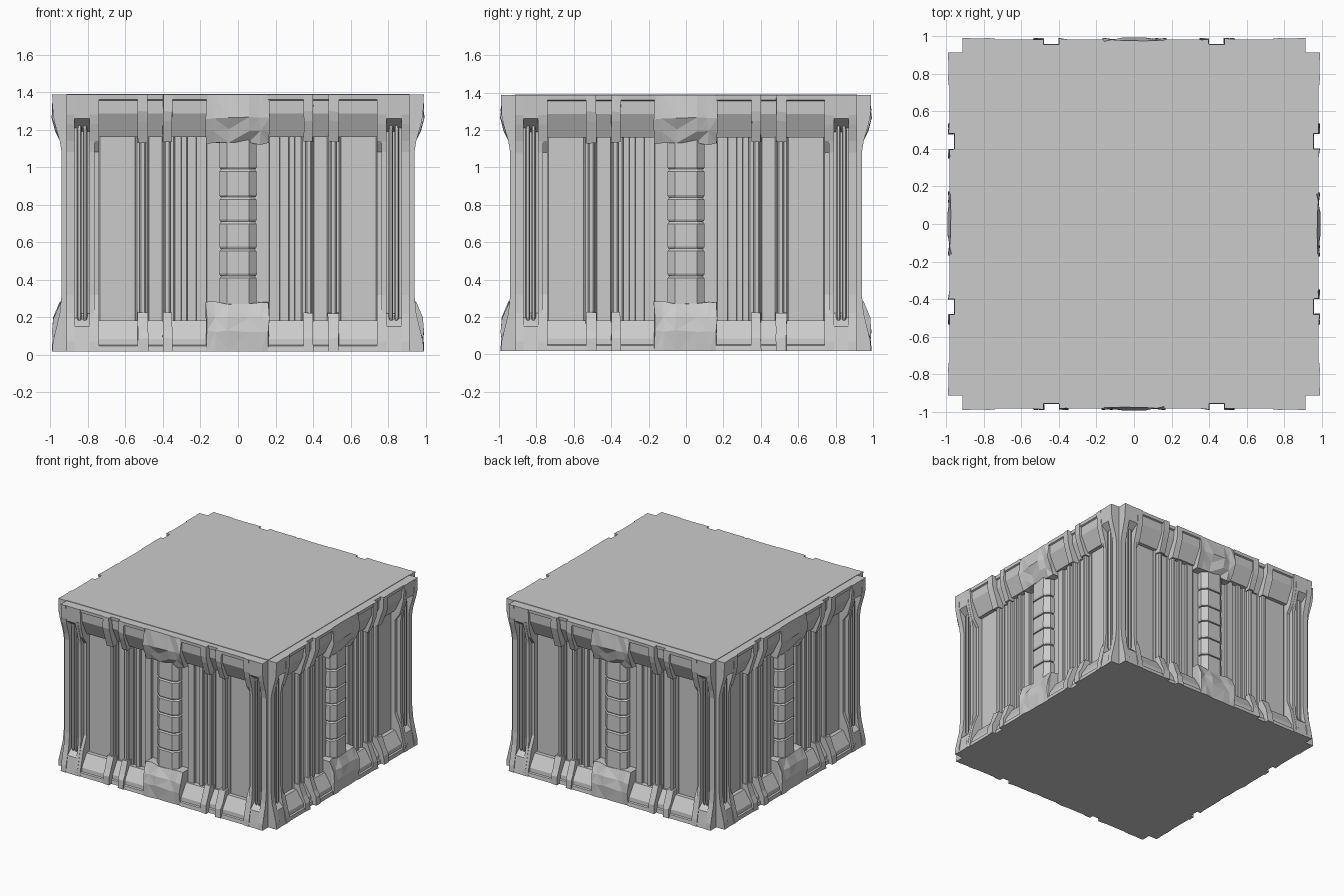
import bpy, bmesh, random
from math import pi, cos, sin

if "Cube" in bpy.data.objects:
    bpy.data.objects.remove(bpy.data.objects["Cube"])

rng = random.Random(4)
TOP, BOT = 1.386, 0.018


def loft(bm, rings):
    """Skin a list of equal-length point rings and cap both ends."""
    vs = [[bm.verts.new(p) for p in r] for r in rings]
    n = len(vs[0])
    for a, b in zip(vs, vs[1:]):
        for i in range(n):
            bm.faces.new((a[i], a[(i + 1) % n], b[(i + 1) % n], b[i]))
    bm.faces.new(vs[0])
    bm.faces.new(vs[-1][::-1])


def across(bm, profile, us, s=1, chip=0.0):
    """Run a (depth, z) profile sideways through the stations us, with worn edges."""
    def j(d):
        return rng.uniform(-chip, chip * 0.3) if d > 0.91 else 0.0
    loft(bm, [[(s * (u + j(d) * 0.6), -(d + j(d)), z + (j(d) if BOT < z < TOP else 0))
               for d, z in profile] for u in us])


def upright(bm, sections):
    """Stack (z, [(u, depth), ...]) sections into a vertical bar."""
    loft(bm, [[(u, -d, z) for u, d in sec] for z, sec in sections])


def bar(bm, u0, u1, d, z0, z1, s, bev=0.008):
    sec = [(s * u0, .84), (s * u0, d - bev), (s * (u0 + bev), d),
           (s * (u1 - bev), d), (s * u1, d - bev), (s * u1, .84)]
    upright(bm, [(z0, sec), (z1, sec)])


def slab(name, half, z0, z1):
    bm = bmesh.new()
    loft(bm, [[(x * half, y * half, z) for x, y in ((-1, -1), (1, -1), (1, 1), (-1, 1))]
              for z in (z0, z1)])
    finish(bm, name, 1)


def finish(bm, name, copies=4):
    """Make the mesh and place it on each of the four walls."""
    bmesh.ops.recalc_face_normals(bm, faces=bm.faces)
    me = bpy.data.meshes.new(name)
    bm.to_mesh(me)
    bm.free()
    for k, side in zip(range(copies), ("front", "right", "back", "left")):
        ob = bpy.data.objects.new(f"{side}_{name}" if copies > 1 else name, me)
        ob.rotation_euler.z = k * pi / 2
        bpy.context.collection.objects.link(ob)


def wall_part(name, build):
    bm = bmesh.new()
    for s in (1, -1):
        build(bm, s)
    finish(bm, name)


# Core, lid and floor
slab("core", .865, .03, 1.375)
slab("lid", .915, 1.36, 1.39)
slab("floor", .915, BOT, .04)

POST = [(.84, BOT), (.99, BOT), (.986, .07), (.95, .22), (.94, .32), (.94, 1.08),
        (.95, 1.14), (.976, 1.23), (.986, 1.28), (.99, TOP), (.84, TOP)]


# Corner posts: two full strips, a stepped flank and slot ends
def posts(bm, s):
    across(bm, POST, (.87, .915), s)
    across(bm, POST, (.765, .79), s)
    flank = [(d - (.035 if .3 < z < 1.1 else .002), z) for d, z in POST[1:-1]]
    across(bm, [POST[0]] + flank + [POST[-1]], (.74, .765), s)
    across(bm, [(.84, 1.19), (.89, 1.19), (.982, 1.26), (.988, TOP), (.84, TOP)], (.79, .87), s)
    across(bm, [(.84, .22), (.89, .22), (.965, .15), (.988, BOT), (.84, BOT)], (.79, .87), s)


# Twin rods inside each post slot
def rods(bm, s):
    for u in (.815, .846):
        ring = [(s * u + .012 * cos(a * pi / 3), .927 + .012 * sin(a * pi / 3)) for a in range(6)]
        tip = [(s * .83 + (x - s * .83) * .7, d - .02) for x, d in ring]
        upright(bm, [(.15, tip), (.20, ring), (1.20, ring), (1.26, tip)])


UPPER = [(.84, TOP), (.982, TOP), (.98, 1.36), (.968, 1.355), (.966, 1.285), (.905, 1.16), (.84, 1.16)]
LOWER = [(.84, BOT), (.984, BOT), (.98, .048), (.968, .053), (.966, .085), (.905, .182), (.84, .182)]


# Top and bottom beams, set back between the paired clamps
def beams(bm, s):
    for prof in (UPPER, LOWER):
        across(bm, prof, (.53, .74), s)
        across(bm, prof, (.16, .36), s)
        across(bm, [(d - (.026 if d > .9 else 0), z) for d, z in prof], (.39, .49), s)


# Worn clamps wrapped over the beams
def clamps(bm, s):
    up = [(.84, TOP), (.986, TOP), (.99, 1.30), (.975, 1.25), (.935, 1.135), (.84, 1.135)]
    low = [(.84, BOT), (.99, BOT), (.988, .09), (.97, .13), (.93, .228), (.84, .228)]
    for a, b in ((.352, .402), (.482, .538)):
        for prof in (up, low):
            across(bm, prof, (a, b), s, .008)


# Vertical ribs and thin panel strips
def ribs(bm, s):
    bar(bm, .36, .395, .918, .1, 1.25, s)
    bar(bm, .49, .525, .918, .1, 1.25, s)
    bar(bm, .475, .545, .885, .1, 1.25, s)
    bar(bm, .335, .405, .885, .1, 1.25, s)


def strips(bm, s):
    bar(bm, .27, .305, .888, .15, 1.2, s, .004)
    bar(bm, .165, .225, .888, .15, 1.2, s, .004)
    bar(bm, .545, .74, .874, .15, 1.2, s, .004)


for name, build in (("corner_posts", posts), ("post_rods", rods), ("beams", beams),
                    ("clamps", clamps), ("ribs", ribs), ("panel_strips", strips)):
    wall_part(name, build)

# Segmented centre column
bm = bmesh.new()
levels = [.25, .42, .565, .71, .84, .99, 1.16]


def column_section(k):
    half = [(.10 - k, .84), (.10 - k, .905 - k), (.058, .94 - k)]
    return half + [(-u, d) for u, d in half[::-1]]


for a, b in zip(levels, levels[1:]):
    upright(bm, [(a, column_section(.006)), (a + .012, column_section(0)),
                 (b - .012, column_section(.002)), (b, column_section(.014))])
finish(bm, "centre_column")

# Faceted stone blocks above and below the column
bm = bmesh.new()
stations = (-.168, -.12, -.05, .06, .12, .168)
across(bm, [(.84, TOP), (.984, TOP), (.992, 1.27), (.972, 1.20), (.94, 1.13), (.84, 1.13)],
       stations, 1, .014)
across(bm, [(.84, BOT), (.988, BOT), (.99, .13), (.982, .20), (.955, .282), (.84, .282)],
       stations, 1, .014)
bmesh.ops.triangulate(bm, faces=bm.faces)
finish(bm, "centre_blocks")
